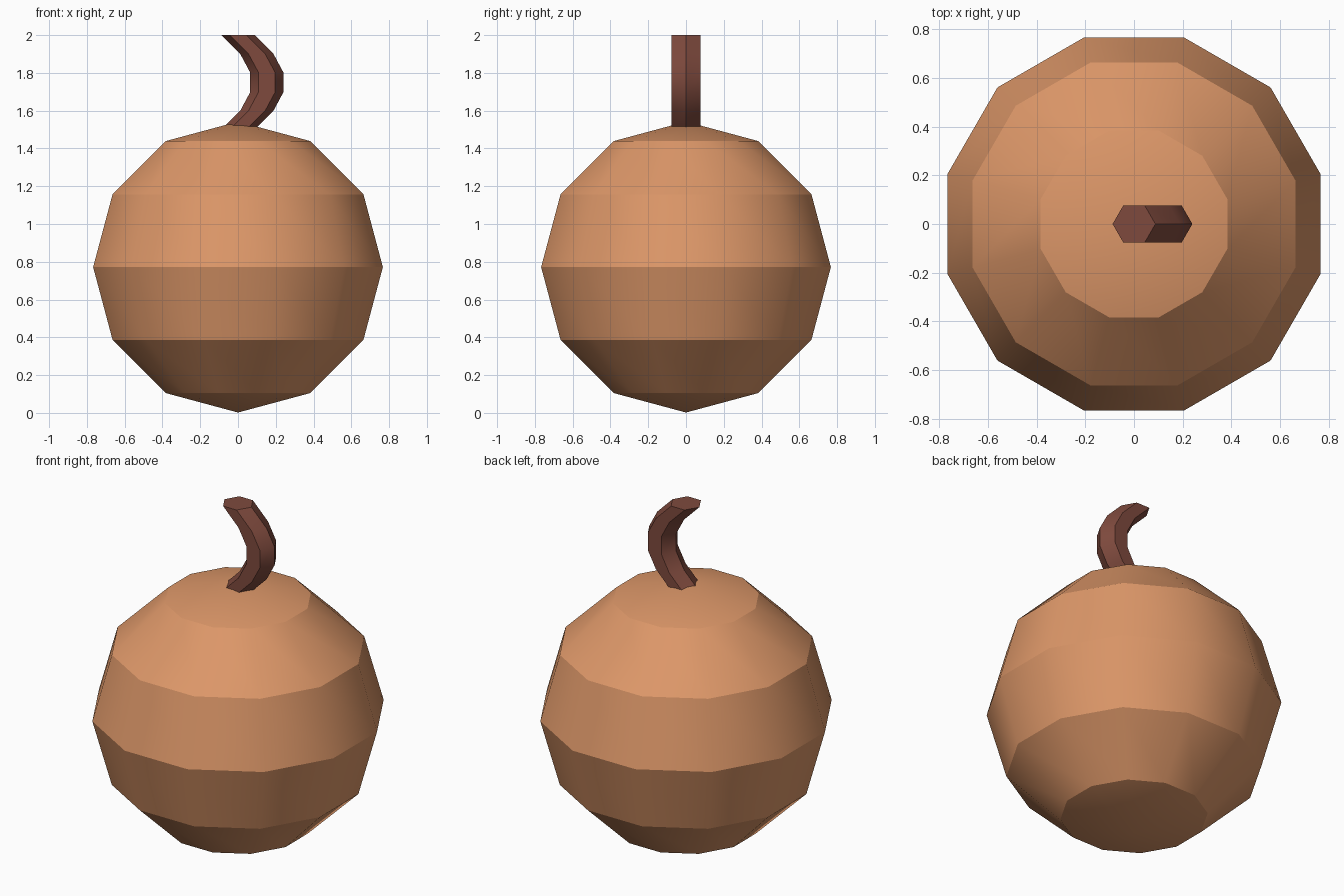
import bpy, bmesh, math
from mathutils import Matrix

if "Cube" in bpy.data.objects:
    bpy.data.objects.remove(bpy.data.objects["Cube"])


def material(name, rgb):
    m = bpy.data.materials.new(name)
    m.diffuse_color = (*rgb, 1)
    m.use_nodes = True
    m.node_tree.nodes["Principled BSDF"].inputs["Base Color"].default_value = m.diffuse_color
    return m


def finish(name, bm, mat, angle):
    bmesh.ops.recalc_face_normals(bm, faces=bm.faces)
    me = bpy.data.meshes.new(name)
    bm.to_mesh(me)
    bm.free()
    me.materials.append(mat)
    ob = bpy.data.objects.new(name, me)
    bpy.context.collection.objects.link(ob)
    bpy.ops.object.select_all(action='DESELECT')
    ob.select_set(True)
    bpy.context.view_layer.objects.active = ob
    bpy.ops.object.shade_smooth_by_angle(angle=math.radians(angle))
    return ob


orange = material("pale orange", (0.72, 0.31, 0.14))
brown = material("red brown", (0.21, 0.068, 0.047))

# Round body: twelve-sided sphere, slightly flattened, flat side to the front
bm = bmesh.new()
bmesh.ops.create_uvsphere(bm, u_segments=12, v_segments=6, radius=1)
bm.transform(Matrix.Translation((0, 0, 0.772)) @ Matrix.Diagonal((0.794, 0.794, 0.77, 1))
             @ Matrix.Rotation(math.radians(15), 4, 'Z'))
finish("body", bm, orange, 29.3)

# Curved stem: level hexagon sections (x offset, z) bowing to the right
path = [(0.0, 1.5), (0.10, 1.6), (0.152, 1.697), (0.152, 1.803), (0.10, 1.9), (0.0, 2.0)]
bm = bmesh.new()
rings = []
for x, z in path:
    rings.append([bm.verts.new((x + 0.088 * math.cos(a * math.pi / 3),
                                0.088 * math.sin(a * math.pi / 3), z)) for a in range(6)])
for low, high in zip(rings, rings[1:]):
    for i in range(6):
        j = (i + 1) % 6
        bm.faces.new((low[i], low[j], high[j], high[i]))
bm.faces.new(rings[0][::-1])
bm.faces.new(rings[-1])
finish("stem", bm, brown, 30)
